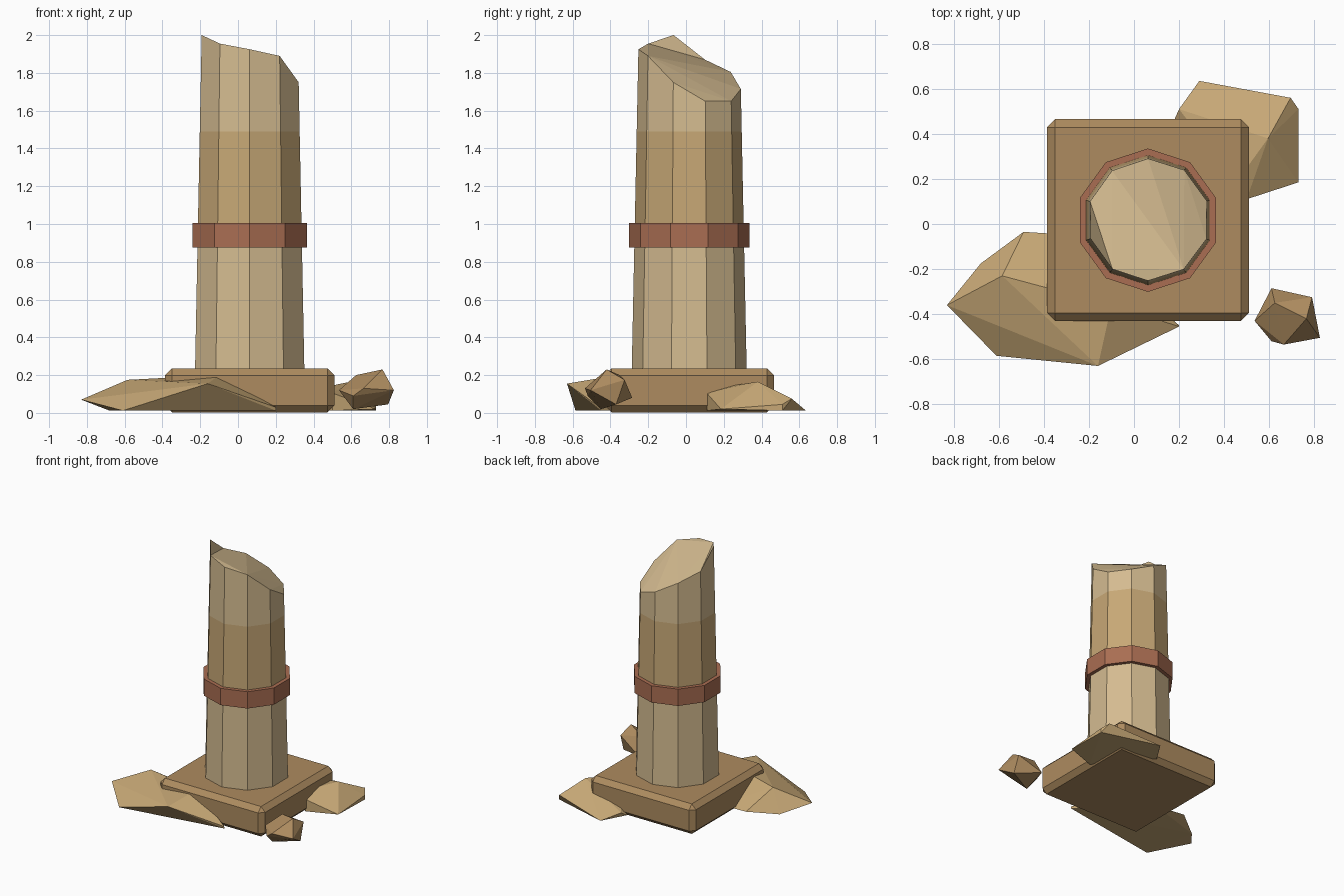
import bpy, bmesh, math
from mathutils import Vector

if "Cube" in bpy.data.objects:
    bpy.data.objects.remove(bpy.data.objects["Cube"])

CX, CY = 0.062, 0.017   # column axis
SIDES = 10


def material(name, rgb):
    m = bpy.data.materials.new(name)
    m.diffuse_color = (*rgb, 1)
    m.use_nodes = True
    m.node_tree.nodes["Principled BSDF"].inputs["Base Color"].default_value = m.diffuse_color
    return m


pale = material("pale_sandstone", (0.66, 0.50, 0.28))
tan = material("tan_sandstone", (0.57, 0.39, 0.18))
brown = material("brown_sandstone", (0.42, 0.26, 0.115))
clay = material("red_clay", (0.40, 0.155, 0.085))


def finish(name, bm, mats):
    bmesh.ops.recalc_face_normals(bm, faces=bm.faces)
    me = bpy.data.meshes.new(name)
    bm.to_mesh(me)
    bm.free()
    for m in mats:
        me.materials.append(m)
    ob = bpy.data.objects.new(name, me)
    bpy.context.collection.objects.link(ob)
    return ob


def ring(bm, radius, heights):
    """Decagon ring with a corner on +y; radius is a function of height."""
    vs = []
    for k, z in enumerate(heights):
        a = math.radians(90 + 36 * k)
        r = radius(z)
        vs.append(bm.verts.new((CX + r * math.cos(a), CY + r * math.sin(a), z)))
    return vs


def bridge(bm, lo, hi, mat=0):
    for i in range(SIDES):
        j = (i + 1) % SIDES
        bm.faces.new((lo[i], lo[j], hi[j], hi[i])).material_index = mat


def rock(name, points, mat):
    """Faceted chunk: convex hull of its corner points."""
    bm = bmesh.new()
    for p in points:
        bm.verts.new(p)
    res = bmesh.ops.convex_hull(bm, input=bm.verts)
    junk = {g for g in res["geom_interior"] if isinstance(g, bmesh.types.BMVert)}
    bmesh.ops.delete(bm, geom=list(junk), context='VERTS')
    return finish(name, bm, [mat])


# Square plinth with chamfered edges
bm = bmesh.new()
bmesh.ops.create_cube(bm, size=1)
for v in bm.verts:
    v.co = Vector((v.co.x * 0.896, v.co.y * 0.896, v.co.z * 0.232)) + Vector((CX, CY, 0.119))
bmesh.ops.bevel(bm, geom=bm.edges[:], offset=0.036, offset_type='OFFSET',
                segments=1, affect='EDGES', profile=0.5)
finish("plinth", bm, [brown])

# Tapered shaft in three colour bands, with a broken slanting top
broken = [1.715, 1.805, 1.87, 2.0, 1.955, 1.925, 1.89, 1.75, 1.65, 1.65]
taper = lambda z: 0.309 - 0.0208 * z
bm = bmesh.new()
rings = [ring(bm, taper, [z] * SIDES) for z in (0.22, 0.94, 1.49)]
rings.append(ring(bm, taper, broken))
for i, m in enumerate((0, 1, 0)):
    bridge(bm, rings[i], rings[i + 1], m)
bm.faces.new(rings[0][::-1])
top = rings[3]
bm.faces.new((top[2], top[3], top[4]))
cap = bm.faces.new([v for k, v in enumerate(top) if k != 3])
bmesh.ops.triangulate(bm, faces=[cap])
finish("broken_shaft", bm, [pale, tan])

# Clay collar around the shaft
bm = bmesh.new()
lo = ring(bm, lambda z: 0.318, [0.875] * SIDES)
hi = ring(bm, lambda z: 0.318, [1.005] * SIDES)
bridge(bm, lo, hi)
bm.faces.new(lo[::-1])
bm.faces.new(hi)
finish("collar", bm, [clay])

# Fallen fragments
rock("large_slab", [(-0.83, -0.36, 0.07), (-0.585, -0.23, 0.175), (-0.16, -0.63, 0.155),
                    (-0.10, -0.36, 0.20), (0.20, -0.455, 0.03), (0.20, -0.45, 0.012),
                    (-0.61, -0.585, 0.012), (-0.68, -0.175, 0.012), (-0.49, -0.035, 0.035),
                    (-0.25, -0.05, 0.02)], tan)
rock("back_slab", [(0.29, 0.635, 0.012), (0.695, 0.56, 0.075), (0.73, 0.51, 0.012),
                   (0.73, 0.51, 0.045), (0.73, 0.185, 0.02), (0.50, 0.11, 0.105),
                   (0.50, 0.11, 0.012), (0.18, 0.465, 0.02), (0.20, 0.51, 0.05),
                   (0.595, 0.38, 0.165), (0.45, 0.18, 0.135)], tan)
rock("small_stone", [(0.765, -0.42, 0.23), (0.625, -0.35, 0.20), (0.79, -0.325, 0.175),
                     (0.825, -0.505, 0.12), (0.61, -0.285, 0.08), (0.535, -0.43, 0.12),
                     (0.665, -0.535, 0.13), (0.61, -0.52, 0.09), (0.61, -0.45, 0.02),
                     (0.795, -0.37, 0.045)], brown)
